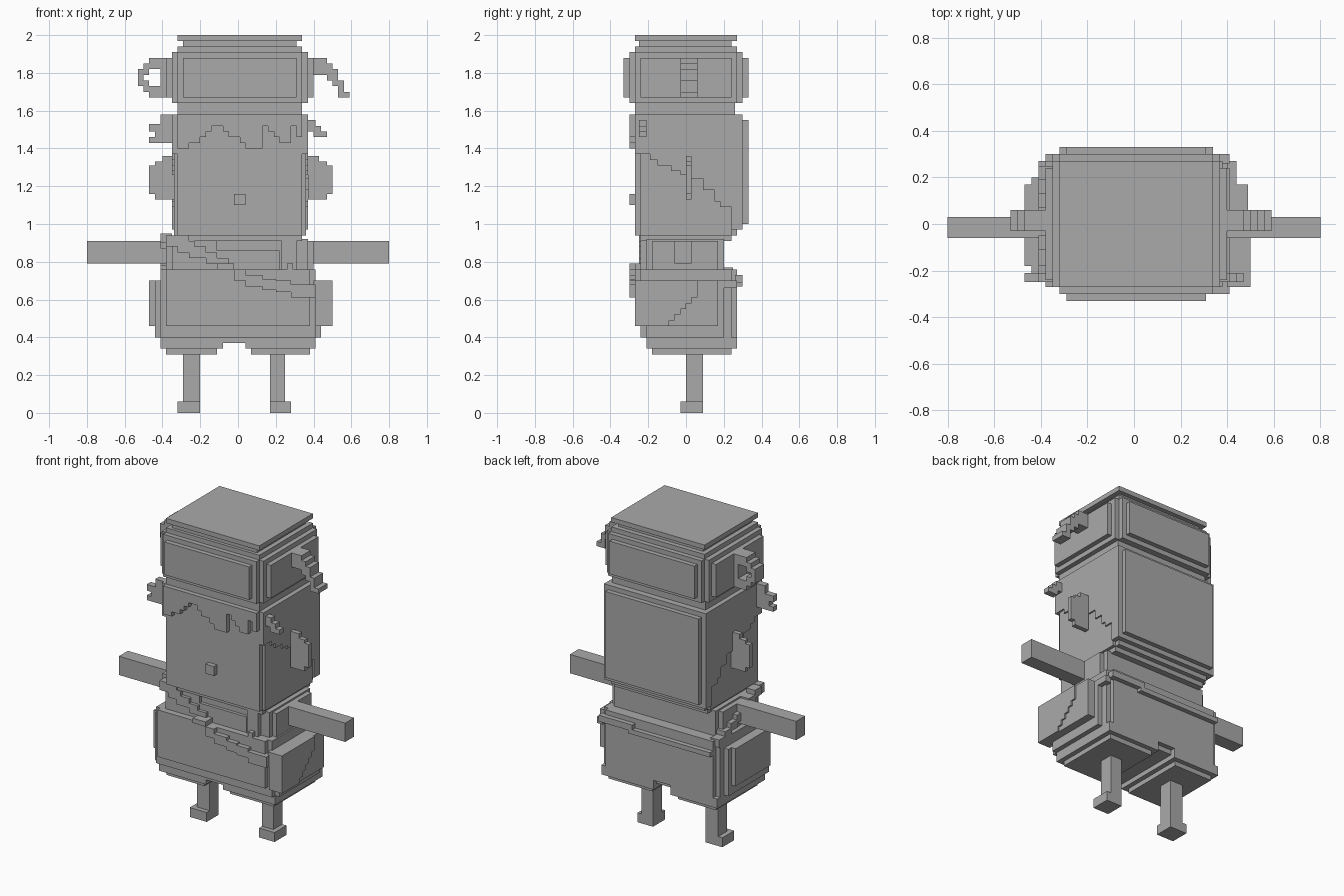
import bpy
import bmesh
from mathutils import Matrix, Vector

cube = bpy.data.objects.get("Cube")
if cube:
    bpy.data.objects.remove(cube, do_unlink=True)

grey = bpy.data.materials.new("plain grey")
grey.use_nodes = True
tone = (0.4, 0.4, 0.4, 1)
grey.diffuse_color = tone
grey.node_tree.nodes["Principled BSDF"].inputs["Base Color"].default_value = tone

UNIT = 0.01   # sizes below are hundredths
STEP = 3      # width of one block


def part(name, *boxes):
    """One object made of blocks, each given as x, y and z ranges."""
    bm = bmesh.new()
    for xs, ys, zs in boxes:
        low, high = Vector((xs[0], ys[0], zs[0])), Vector((xs[1], ys[1], zs[1]))
        size = (high - low) * UNIT
        place = Matrix.Translation((low + high) * UNIT / 2)
        bmesh.ops.create_cube(bm, size=1, matrix=place @ Matrix.Diagonal((*size, 1)))
    mesh = bpy.data.meshes.new(name)
    bm.to_mesh(mesh)
    bm.free()
    mesh.materials.append(grey)
    bpy.context.collection.objects.link(bpy.data.objects.new(name, mesh))


# Hat: stacked crown, band with raised panels on all four sides
part("hat_crown",
     ((-32, 34), (-27, 27), (197, 200)),
     ((-29, 31), (-25, 24), (194, 197)),
     ((-32, 34), (-27, 27), (191, 194)))
part("hat_band",
     ((-35, 37), (-27, 27), (164, 191)),
     ((-32, 34), (-30, 30), (164, 191)),
     ((-29, 31), (-33, 33), (167, 188)),
     ((-38, 40), (-24, 24), (167, 188)))
part("hat_neck", ((-32, 34), (-27, 26), (156, 165)))

# Ring on one side of the hat, drooping tail on the other
thick = (-3, 6)
part("hat_ring", *[(xs, thick, zs) for xs, zs in (
    ((-53, -50), (173, 182)), ((-50, -47), (170, 176)), ((-50, -47), (179, 185)),
    ((-47, -38), (167, 173)), ((-47, -38), (182, 188)), ((-41, -38), (173, 182)))])
part("hat_tail", *[(xs, thick, zs) for xs, zs in (
    ((40, 47), (179, 188)), ((47, 50), (176, 185)), ((50, 53), (173, 182)),
    ((53, 56), (167, 176)), ((56, 59), (167, 170)))])

# Head
part("head",
     ((-32, 34), (-27, 24), (94, 158)),
     ((-32, 34), (-24, 24), (91, 94)),
     ((-34, 36), (-24, 24), (94, 155)))
part("nose", ((-2, 4), (-30, -27), (110, 116)))

# Hair: stepped back, sides with a falling edge, ragged fringe
part("hair_back",
     ((-32, 34), (24, 33), (100, 155)),
     ((-35, 37), (24, 30), (97, 158)),
     ((-32, 34), (20, 27), (94, 100)))
locks = ((-27, -19, 137), (-19, -15, 134), (-15, -8, 131), (-8, -3, 128), (-3, 3, 126),
         (3, 9, 124), (9, 15, 118), (15, 18, 112), (18, 24, 109), (24, 27, 106))
part("hair_sides", *[(xs, (a, b), (low, 155))
                     for a, b, low in locks for xs in ((-35, -30), (32, 37))])
part("hair_top", ((-35, 37), (-27, 27), (152, 158)))
drops = (0, 0, 1, 1, 2, 3, 4, 4, 3, 2, 2, 1, 0, 0, 0, 4, 3, 2, 1, 1, 4, 2)
part("hair_fringe", *[((-32 + STEP * i, -29 + STEP * i), (-30, -27), (140 + STEP * d, 158))
                      for i, d in enumerate(drops)])
part("hair_tufts", *[(xs, (-25, -21), zs) for xs, zs in (
    ((-41, -32), (152, 158)), ((-47, -35), (149, 153)), ((-44, -35), (146, 149)),
    ((-47, -35), (143, 146)), ((34, 41), (149, 155)), ((37, 44), (149, 152)),
    ((40, 47), (146, 149)))])

# Ears
for name, side, base in (("right_ear", -1, 34), ("left_ear", 1, 37)):
    part(name, *[(sorted((side * base, side * (base + reach))), (0, STEP), zs)
                 for reach, zs in ((13, (116, 131)), (10, (113, 133)), (6, (113, 136)))])

# Torso with a badge, and straight arms
part("torso",
     ((-35, 37), (-21, 20), (73, 92)),
     ((-38, 40), (-18, 17), (73, 91)))
part("collar",
     ((-35, -11), (-23, -21), (76, 91)),
     ((-11, 22), (-23, -21), (76, 86)))
part("badge",
     ((23, 31), (-24, -20), (73, 91)),
     ((26, 29), (-27, -24), (76, 79)))
for name, xs in (("right_arm", (-80, -35)), ("left_arm", (37, 80))):
    part(name, (xs, (-6, 3), (79, 91)))

# Trousers: rounded block, raised hips, split underside
part("trousers",
     ((-38, 38), (-27, 27), (46, 76)),
     ((-41, 41), (-24, 24), (40, 76)),
     ((-38, 38), (-24, 27), (40, 46)),
     ((-44, 44), (-21, 20), (40, 70)),
     ((-41, 41), (-21, 24), (37, 40)),
     ((-41, -8), (-21, 27), (34, 40)),
     ((4, 41), (-21, 27), (34, 40)),
     ((-38, -11), (-18, 24), (31, 34)),
     ((7, 38), (-18, 24), (31, 34)))
part("right_hip", ((-47, -44), (-18, 17), (46, 70)))
part("left_hip",
     ((44, 49), (-18, 17), (46, 70)),
     *[((41, 50), (-27, -9 + STEP * i), (46 + STEP * i, 70)) for i in range(6)])

# Sash: steps down across the front, wraps the hips, climbs to the shoulder
steps = ((-38, -26, 88, 94), (-32, -23, 85, 91), (-26, -17, 82, 88), (-17, -11, 79, 85),
         (-11, -5, 77, 82), (-11, -2, 76, 79), (-2, 4, 70, 76), (4, 13, 67, 73),
         (13, 20, 65, 71), (20, 28, 64, 70), (28, 41, 61, 68))
part("sash_front", *[((a, b), (-25 if low > 76 else -30, -20), (low, high))
                     for a, b, low, high in steps])
part("sash_back",
     ((-38, 20), (26, 30), (67, 70)),
     ((17, 41), (26, 30), (69, 73)),
     ((40, 44), (-27, 27), (66, 70)))
part("sash_shoulder", *[((-41, -35), (18 - 6 * i, 25 - 6 * i), (72 + STEP * i, 77 + STEP * i))
                        for i in range(7)])

# Legs with feet
for name, leg, foot in (("right_leg", (-29, -20), (-32, -20)), ("left_leg", (17, 25), (17, 28))):
    part(name, (leg, (0, 9), (0, 32)), (foot, (-3, 9), (0, 6)))
